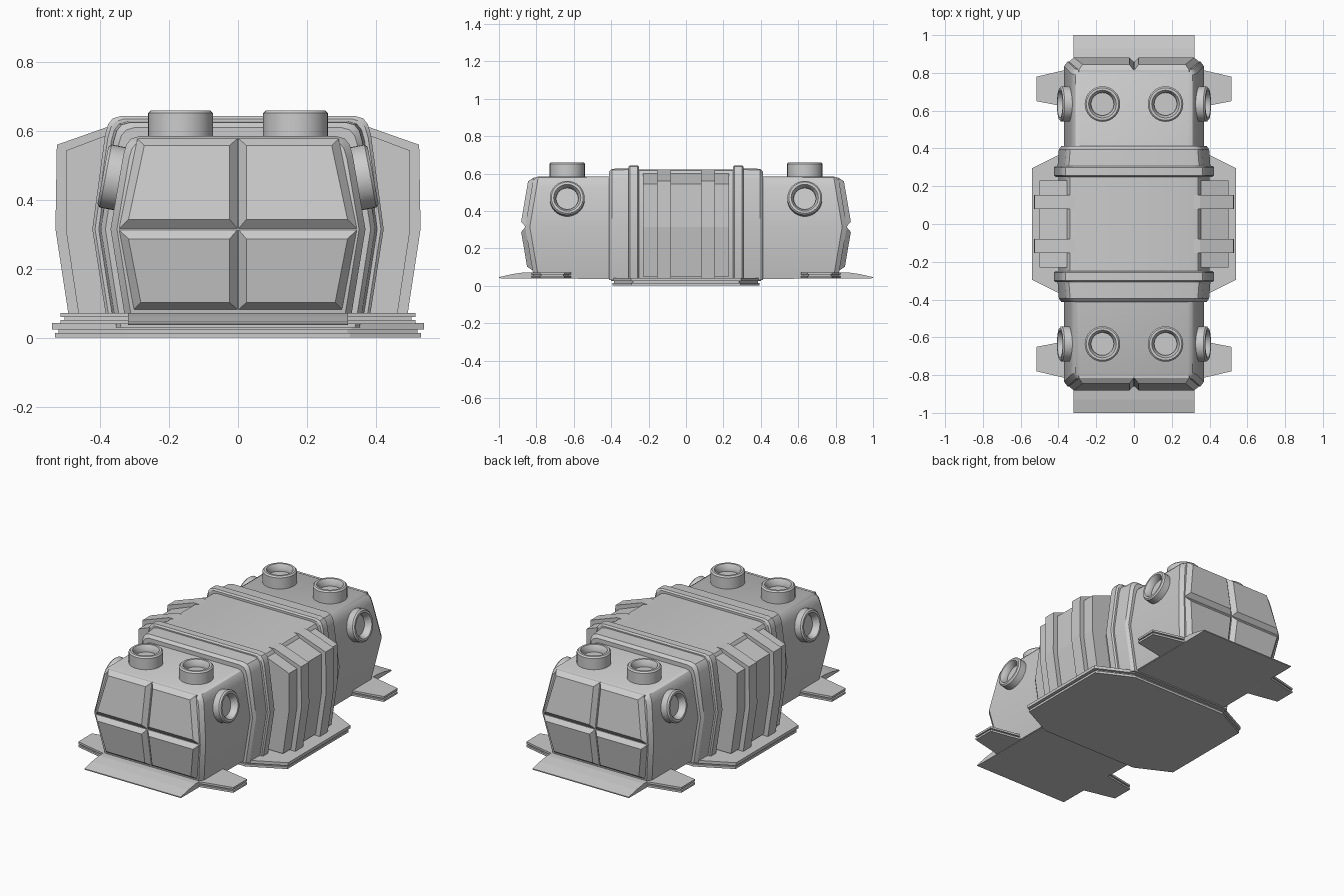
import bpy, bmesh, math
from mathutils import Vector, Matrix

cube = bpy.data.objects.get("Cube")
if cube:
    bpy.data.objects.remove(cube, do_unlink=True)

grey = bpy.data.materials.new("hull_grey")
grey.use_nodes = True
colour = (0.6, 0.6, 0.6, 1)
grey.diffuse_color = colour
grey.node_tree.nodes["Principled BSDF"].inputs["Base Color"].default_value = colour

MID = 0.315  # height of the widest line of the hull


def finish(name, bm, smooth=False):
    bmesh.ops.recalc_face_normals(bm, faces=bm.faces)
    mesh = bpy.data.meshes.new(name)
    bm.to_mesh(mesh)
    bm.free()
    mesh.materials.append(grey)
    obj = bpy.data.objects.new(name, mesh)
    bpy.context.collection.objects.link(obj)
    if smooth:
        bpy.ops.object.select_all(action='DESELECT')
        obj.select_set(True)
        bpy.context.view_layer.objects.active = obj
        bpy.ops.object.shade_smooth_by_angle(angle=math.radians(32))
    return obj


def loft(name, rings, smooth=False, fold=None):
    """Skin a row of rings; fold is the index pair where both caps crease."""
    bm = bmesh.new()
    rows = [[bm.verts.new(p) for p in ring] for ring in rings]
    n = len(rows[0])
    for a, b in zip(rows, rows[1:]):
        for i in range(n):
            j = (i + 1) % n
            bm.faces.new((a[i], a[j], b[j], b[i]))
    for cap in (rows[0], rows[-1]):
        face = bm.faces.new(cap)
        if fold:
            bmesh.utils.face_split(face, cap[fold[0]], cap[fold[1]])
    return finish(name, bm, smooth)


def extrude(name, points, lo, hi, axis):
    def place(p, d):
        return {'x': (d, p[0], p[1]), 'y': (p[0], d, p[1]), 'z': (p[0], p[1], d)}[axis]
    return loft(name, [[place(p, d) for p in points] for d in (lo, hi)])


def section(half, top, bottom):
    """Cross-section of the hull with a waist and rounded shoulders."""
    right = [(half - 0.045, bottom), (half, MID), (half - 0.037, top - 0.055),
             (half - 0.046, top - 0.024), (half - 0.06, top - 0.007), (half - 0.085, top)]
    return right + [(-x, z) for x, z in reversed(right)]


# Long cabin with creased, chamfered ends
def cabin_ring(y, shrink, side):
    ring = []
    for x, z in section(0.37, 0.585, 0.04):
        z = MID + (z - MID) * shrink
        ring.append((x * shrink, side * (y - 0.17 * abs(z - MID)), z))
    return ring


loft("cabin", [cabin_ring(0.86, 0.95, -1), cabin_ring(0.835, 1, -1),
               cabin_ring(0.835, 1, 1), cabin_ring(0.86, 0.95, 1)],
     smooth=True, fold=(1, 10))


# Broad middle hull, collars and raised ribs
def band(name, steps, bottom=0.03):
    loft(name, [[(x, y, z) for x, z in section(half, top, bottom)]
                for y, half, top in steps], smooth=True)


band("middle_hull", [(-0.32, 0.4, 0.622), (0.32, 0.4, 0.622)])
for side, end in ((-1, "front"), (1, "back")):
    band(end + "_collar", [(side * 0.3, 0.405, 0.628), (side * 0.395, 0.398, 0.625),
                           (side * 0.412, 0.385, 0.61)])
    band(end + "_rib", [(side * 0.25, 0.415, 0.635), (side * 0.258, 0.423, 0.644),
                        (side * 0.3, 0.423, 0.644), (side * 0.308, 0.415, 0.635)])

# Side armour: a wide slab and two taller fins on each flank
for s, label in ((1, "left"), (-1, "right")):
    slab = [(0.3, 0.05), (0.46, 0.05), (0.5, MID), (0.5, 0.543), (0.35, 0.6), (0.3, 0.6)]
    fin = [(0.3, 0.04), (0.488, 0.04), (0.53, MID), (0.526, 0.56), (0.35, 0.622), (0.3, 0.622)]
    extrude(label + "_side_slab", [(s * x, z) for x, z in slab], -0.23, 0.23, 'y')
    for y in (-0.117, 0.117):
        extrude(label + "_side_fin", [(s * x, z) for x, z in fin], y - 0.037, y + 0.037, 'y')


# Raised glazing panels, four on each end
def end_panel(name, sx, sy, upper):
    far_z, far_x = (0.578, 0.292) if upper else (0.082, 0.302)
    v = 1 if upper else -1
    near_z = MID + v * 0.002
    outer = [(0.002, near_z), (0.345, near_z), (far_x, far_z), (0.002, far_z)]
    inner = [(0.024, near_z + v * 0.026), (0.318, near_z + v * 0.026),
             (far_x - 0.02, far_z - v * 0.02), (0.024, far_z - v * 0.02)]

    def ring(points, lift):
        return [(sx * x, sy * (0.858 + lift - 0.17 * abs(z - MID)), z) for x, z in points]
    loft(name, [ring(outer, -0.01), ring(outer, 0.002), ring(inner, 0.028)])


for sy, end in ((-1, "front"), (1, "back")):
    for sx in (-1, 1):
        for upper in (True, False):
            end_panel(end + ("_upper" if upper else "_lower") + "_panel", sx, sy, upper)


# Round ports with a recessed centre
def port(name, centre, direction, radius, height):
    r = radius
    profile = [(r, -0.03), (r, height - 0.008), (r - 0.008, height), (r * 0.78, height),
               (r * 0.64, height - 0.022), (r * 0.64, height - 0.04)]
    rot = Vector(direction).to_track_quat('Z', 'Y').to_matrix().to_4x4()
    frame = Matrix.Translation(centre) @ rot
    n = 32
    rings = [[frame @ Vector((q * math.cos(2 * math.pi * i / n),
                              q * math.sin(2 * math.pi * i / n), h)) for i in range(n)]
             for q, h in profile]
    loft(name, rings, smooth=True)


for sy in (-1, 1):
    for sx in (-1, 1):
        port("roof_port", (sx * 0.167, sy * 0.635, 0.585), (0, 0, 1), 0.094, 0.075)
        port("side_port", (sx * 0.346, sy * 0.635, 0.462), (sx, 0, 0.19), 0.093, 0.047)

# Layered eight-sided base under the middle hull
base = [(0.33, 0.4), (0.54, 0.295)]
base += [(x, -y) for x, y in reversed(base)]
base += [(-x, -y) for x, y in base]


def scaled(points, k):
    return [(x * k, y * k) for x, y in points]


extrude("base_lower_plate", scaled(base, 0.985), 0.0, 0.014, 'z')
extrude("base_groove", scaled(base, 0.965), 0.014, 0.024, 'z')
extrude("base_upper_plate", base, 0.024, 0.042, 'z')

# End skirts with sloping lips, and layered outrigger tabs
for sy, end in ((-1, "front"), (1, "back")):
    skirt = [(0.38, 0.036), (1, 0.04), (1, 0.046), (0.93, 0.062), (0.86, 0.072), (0.38, 0.072)]
    extrude(end + "_skirt", [(sy * y, z) for y, z in skirt], -0.32, 0.32, 'x')
    for sx in (-1, 1):
        tab = [(0.28, 0.835), (0.515, 0.78), (0.515, 0.65), (0.28, 0.605)]
        rim = [(sx * x, sy * y) for x, y in tab]
        core = [(sx * (x - 0.012), sy * (0.715 + (y - 0.715) * 0.92)) for x, y in tab]
        extrude(end + "_tab_lower", rim, 0.04, 0.052, 'z')
        extrude(end + "_tab_core", core, 0.052, 0.06, 'z')
        extrude(end + "_tab_upper", rim, 0.06, 0.072, 'z')
